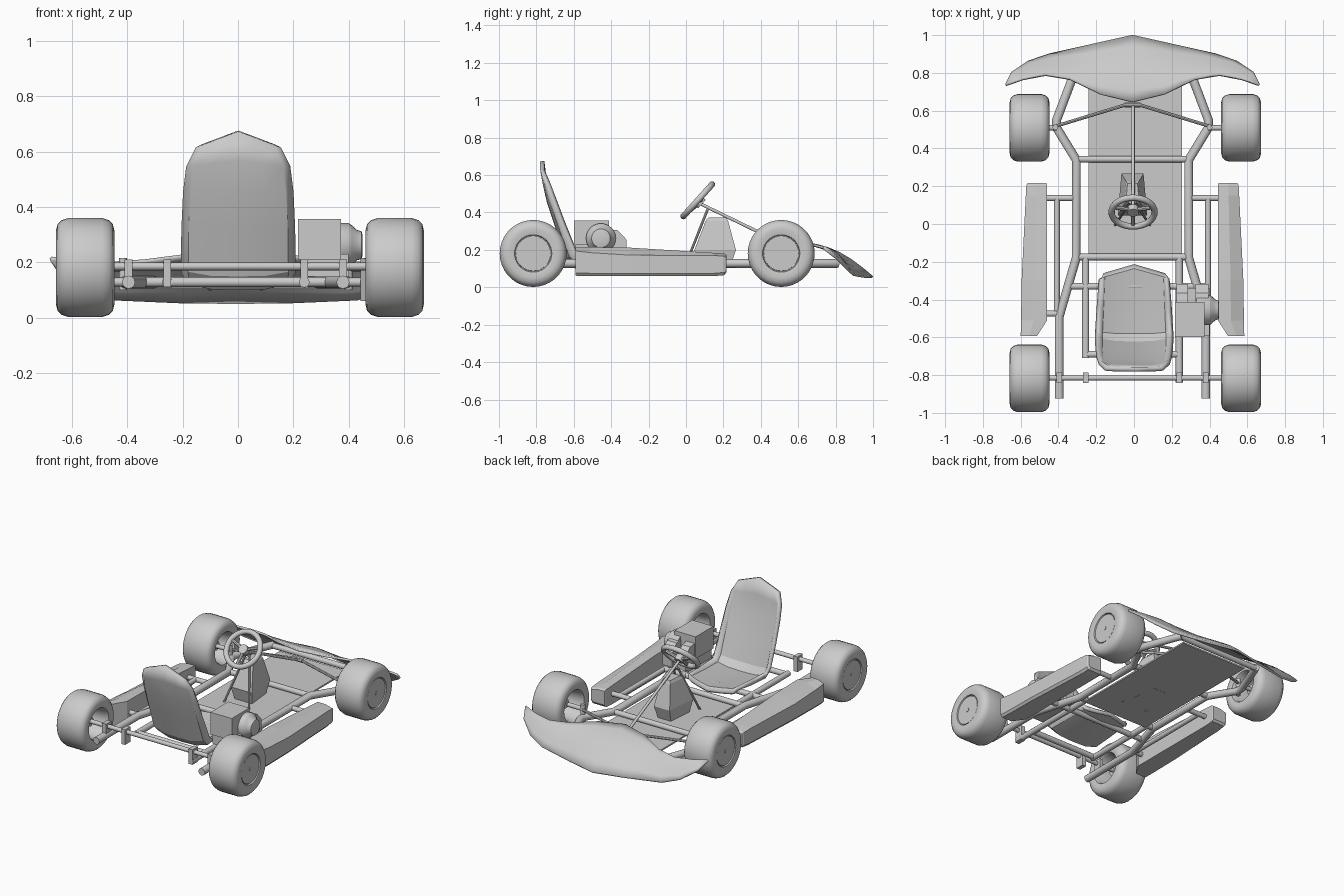
import bpy, bmesh
from math import sin, cos, pi, radians
from mathutils import Vector, Matrix

if "Cube" in bpy.data.objects:
    bpy.data.objects.remove(bpy.data.objects["Cube"])

AX = -0.008  # centre line of the frame


def add(name, bm, smooth=None, thick=0):
    bmesh.ops.recalc_face_normals(bm, faces=bm.faces)
    me = bpy.data.meshes.new(name)
    bm.to_mesh(me)
    bm.free()
    ob = bpy.data.objects.new(name, me)
    bpy.context.collection.objects.link(ob)
    if thick:
        m = ob.modifiers.new("thickness", 'SOLIDIFY')
        m.thickness, m.offset = thick, 0
    if smooth:
        bpy.ops.object.select_all(action='DESELECT')
        ob.select_set(True)
        bpy.context.view_layer.objects.active = ob
        bpy.ops.object.shade_smooth_by_angle(angle=radians(smooth))
    return ob


def loft(name, rings, closed=True, smooth=None, thick=0):
    bm = bmesh.new()
    vs = [[bm.verts.new(p) for p in r] for r in rings]
    n = len(vs[0])
    for a, b in zip(vs, vs[1:]):
        for i in range(n if closed else n - 1):
            j = (i + 1) % n
            bm.faces.new((a[i], a[j], b[j], b[i]))
    if closed:
        bm.faces.new(vs[0])
        bm.faces.new(vs[-1])
    return add(name, bm, smooth, thick)


def box(name, x, y, z):
    return loft(name, [[(x[0], y[0], h), (x[1], y[0], h), (x[1], y[1], h), (x[0], y[1], h)] for h in z])


def lathe_x(name, profile, x, y, z, s=1, n=32):
    return loft(name, [[(x + s * d, y + r * cos(2 * pi * i / n), z + r * sin(2 * pi * i / n))
                        for i in range(n)] for d, r in profile], smooth=35)


def tube(name, pts, r=0.02, n=12):
    # sweep a circle along a path with mitred corners
    pts = [Vector(p) for p in pts]
    rings = []
    for i, p in enumerate(pts):
        d0 = (p - pts[i - 1]).normalized() if i else (pts[1] - p).normalized()
        d1 = (pts[i + 1] - p).normalized() if i < len(pts) - 1 else d0
        t = (d0 + d1).normalized()
        up = Vector((0, 0, 1)) if abs(t.z) < 0.9 else Vector((1, 0, 0))
        u = t.cross(up).normalized()
        v = u.cross(t)
        k = 1 / max(0.5, t.dot(d0))
        rings.append([p + r * (k * cos(2 * pi * j / n) * u + sin(2 * pi * j / n) * v) for j in range(n)])
    return loft(name, rings, smooth=40)


# wheels: tyre and dished rim in one lathe, hollow on the inside
TYRE = [(.096, .001), (.096, .093), (.09, .094), (.09, .097), (.1, .1), (.106, .132), (.1, .157),
        (.086, .171), (.062, .179), (-.062, .179), (-.086, .171), (-.1, .157), (-.106, .132), (-.1, .105),
        (-.085, .097), (.05, .087), (.05, .001)]
for end, y in (("rear", -.817), ("front", .509)):
    for side, s in (("left", -1), ("right", 1)):
        x = .007 + s * .56
        lathe_x(f"{end}_{side}_wheel", TYRE, x, y, .181, s, 36)
        lathe_x(f"{end}_{side}_hub", [(-.04, .03), (.055, .03), (.055, .012), (.099, .012)], x, y, .181, s, 16)

# frame rails, side bars, side pods and front stub axles, mirrored
Z = .128
for side, s in (("left", -1), ("right", 1)):
    def P(d, y, z=Z):
        return (AX + s * d, y, z)
    tube(side + "_main_rail", [P(.388, -.925), P(.388, -.49), P(.298, -.18), P(.298, .34),
                               P(.402, .51), P(.402, .55), P(.315, .78), P(.30, .81)], .0235)
    tube(side + "_inner_rail", [P(.248, -.175), P(.248, -.71 if s < 0 else -.84)], .019)
    tube(side + "_side_bar", [P(.40, .137), P(.40, -.46)], .016)
    tube(side + "_front_outrigger", [P(.298, .137), P(.50, .137)], .016)
    tube(side + "_rear_outrigger", [P(.388, -.475), P(.50, -.475)], .016)
    tube(side + "_stub_axle", [P(.40, .509, .18), P(.52, .509, .18)], .014)
    tube(side + "_kingpin", [P(.408, .512, .10), P(.408, .512, .215)], .015)
    tube(side + "_tie_rod", [P(.04, .63, .18), P(.40, .52, .18)], .009, 8)
    for d, tag in ((.248, "inner"), (.388, "outer")):
        box(f"{side}_{tag}_axle_bearing", (AX + s * d - .014, AX + s * d + .014), (-.842, -.786), (.11, .21))
    pod = []
    for y, i, o, top, edge, bot in ((-.592, .505, .592, .213, .195, .062), (-.51, .452, .59, .215, .185, .06),
                                    (-.30, .452, .587, .212, .172, .06), (.15, .452, .565, .184, .17, .06),
                                    (.205, .452, .562, .18, .166, .065), (.216, .456, .555, .172, .158, .08)):
        pod.append([P(i, y, bot), P(o - .012, y, bot), P(o, y, bot + .015), P(o, y, edge),
                    P((o + i) / 2, y, top), P(i, y, top)])
    loft(side + "_side_pod", pod)

# cross bars
for name, y, a, b in (("nose", .80, -.31, .295), ("front", .343, -.305, .29), ("middle", -.175, -.305, .29),
                      ("seat", -.33, -.35, .39), ("rear", -.69, -.256, .24)):
    tube(name + "_cross_bar", [(a, y, Z), (b, y, Z)], .018)
tube("rear_axle", [(-.56, -.815, .185), (.575, -.815, .185)], .014, 16)
tube("steering_link", [(-.05, .63, .18), (.035, .63, .18)], .012, 8)

# floor pan
box("floor_pan", (-.24, .255), (-.175, .78), (.106, .116))

# nose fairing: leading edge to trailing edge, bulged between
half = [((0, .997, .054), (0, .645, .235)), ((.2, .952, .056), (.17, .687, .225)),
        ((.44, .898, .066), (.33, .765, .205)), ((.55, .86, .10), (.46, .788, .196)),
        ((.64, .80, .16), (.58, .765, .203)), ((.672, .737, .208), (.666, .735, .215))]
cols = [(-1, h) for h in half[:0:-1]] + [(1, h) for h in half]
nose = []
for s, (lead, trail) in cols:
    row = []
    for k in range(7):
        f = k / 6
        p = Vector(lead).lerp(Vector(trail), f)
        p.z += .037 * sin(pi * f) * (1 - abs(p.x) / .68)
        row.append((AX + s * p.x, p.y, p.z))
    nose.append(row)
loft("nose_fairing", nose, closed=False, smooth=25, thick=.013)

# seat shell: rows from pan front to top of back (y, z, half width, curl y, curl z, crown y, crown z)
SEAT = [(-.27, .128, .165, 0, .01, .05, 0), (-.29, .143, .180, 0, .025, .05, 0),
        (-.44, .120, .190, 0, .045, .01, 0), (-.585, .110, .197, .02, .055, 0, 0),
        (-.632, .155, .199, .04, .04, 0, 0), (-.69, .33, .197, .042, 0, 0, 0),
        (-.733, .46, .192, .035, 0, 0, 0), (-.757, .55, .182, .024, 0, 0, .02),
        (-.769, .618, .150, .004, 0, 0, .057)]
CURL = ((-1, 1), (-.88, .4), (-.5, .06), (0, 0), (.5, .06), (.88, .4), (1, 1))
loft("seat", [[(.001 + t * w, y + c * cy + (1 - abs(t)) * ky, z + c * cz + (1 - abs(t)) * kz)
               for t, c in CURL] for y, z, w, cy, cz, ky, kz in SEAT], closed=False, smooth=25, thick=.024)

# steering wheel, spokes, hub and column
M = Matrix.Translation((-.005, .063, .465)) @ Matrix.Rotation(radians(48), 4, 'X')
rim, N, K = bmesh.new(), 32, 10
vs = [[rim.verts.new(M @ Vector(((.114 + .017 * cos(2 * pi * j / K)) * cos(2 * pi * i / N),
                                 (.114 + .017 * cos(2 * pi * j / K)) * sin(2 * pi * i / N),
                                 .017 * sin(2 * pi * j / K)))) for j in range(K)] for i in range(N)]
for i in range(N):
    for j in range(K):
        a, b = vs[i], vs[(i + 1) % N]
        rim.faces.new((a[j], b[j], b[(j + 1) % K], a[(j + 1) % K]))
add("steering_wheel_rim", rim, 60)
for i, ang in enumerate((20, 160, 270)):
    a = radians(ang)
    tube(f"steering_spoke_{i + 1}", [M @ Vector((0, 0, -.015)), M @ Vector((.112 * cos(a), .112 * sin(a), 0))], .011, 8)
tube("steering_hub", [M @ Vector((0, 0, -.03)), M @ Vector((0, 0, .006))], .03, 16)
tube("steering_column", [(-.005, .07, .45), (-.005, .63, .178)], .009, 10)

# steering supports and fuel tank
for side, s in (("left", -1), ("right", 1)):
    tube(side + "_column_support", [(AX + s * .095, -.01, .10), (AX + s * .012, .115, .415)], .007, 8)
loft("fuel_tank", [[(AX - h, a, z), (AX + h, a, z), (AX + .75 * h, b, z), (AX - .75 * h, b, z)]
                   for z, h, a, b in ((.105, .062, .07, .235), (.20, .078, .045, .267),
                                      (.355, .045, .105, .225), (.372, .035, .12, .215))])

# engine
box("engine_base", (.225, .40), (-.59, -.34), (.148, .23))
box("engine_cover", (.217, .373), (-.598, -.412), (.21, .357))
for name, x0, x1 in (("inner", .225, .285), ("outer", .325, .395)):
    loft(f"engine_{name}_head", [[(x, -.42, .16), (x, -.42, .312), (x, -.365, .305), (x, -.318, .255),
                                  (x, -.318, .16)] for x in (x0, x1)])
lathe_x("engine_flywheel_housing", [(.33, .08), (.40, .08), (.412, .072), (.43, .055), (.447, .05), (.45, .04)],
        0, -.455, .262, 1, 24)
